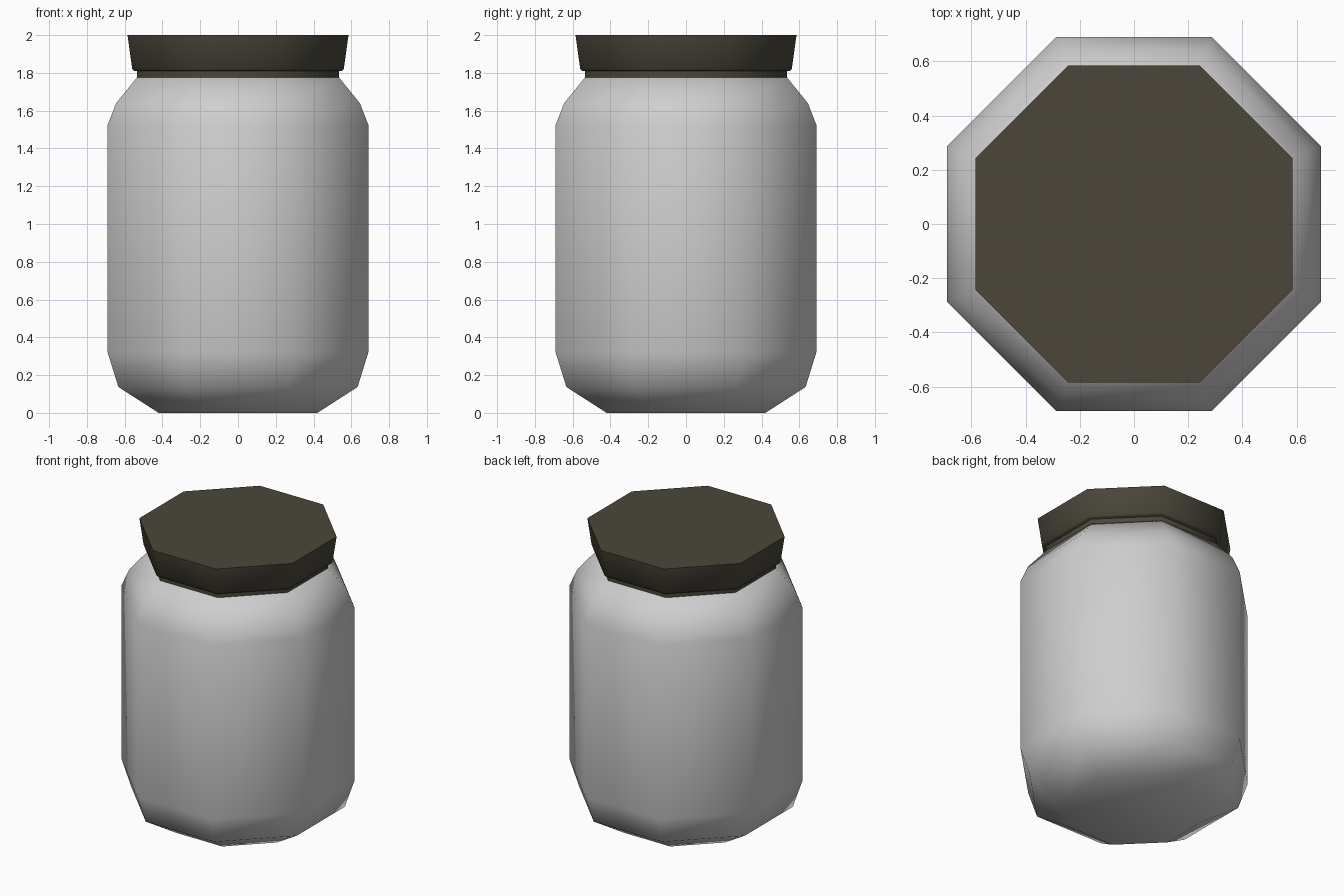
import bpy, bmesh, math

if "Cube" in bpy.data.objects:
    bpy.data.objects.remove(bpy.data.objects["Cube"])

SIDES = 8


def material(name, rgb):
    m = bpy.data.materials.new(name)
    m.diffuse_color = (*rgb, 1.0)
    m.use_nodes = True
    m.node_tree.nodes["Principled BSDF"].inputs["Base Color"].default_value = m.diffuse_color
    return m


def turned(name, profile, mat, angle):
    """Eight-sided lathe; profile holds (flat-to-centre distance, height)."""
    bm = bmesh.new()
    rings = []
    for a, z in profile:
        r = a / math.cos(math.pi / SIDES)
        rings.append([bm.verts.new((r * math.cos((i + .5) * math.tau / SIDES),
                                    r * math.sin((i + .5) * math.tau / SIDES), z))
                      for i in range(SIDES)])
    for lo, hi in zip(rings, rings[1:]):
        for i in range(SIDES):
            j = (i + 1) % SIDES
            bm.faces.new((lo[i], lo[j], hi[j], hi[i]))
    bm.faces.new(rings[0][::-1])
    bm.faces.new(rings[-1])
    me = bpy.data.meshes.new(name)
    bm.to_mesh(me)
    bm.free()
    me.materials.append(mat)
    ob = bpy.data.objects.new(name, me)
    bpy.context.collection.objects.link(ob)
    bpy.ops.object.select_all(action='DESELECT')
    ob.select_set(True)
    bpy.context.view_layer.objects.active = ob
    bpy.ops.object.shade_smooth_by_angle(angle=math.radians(angle))
    return ob


glass = material("pale_grey", (0.62, 0.62, 0.62))
brown = material("dark_olive_brown", (0.069, 0.061, 0.042))

# Jar body with rounded shoulder and foot
turned("jar_body", [(0.42, 0), (0.633, 0.137), (0.69, 0.32), (0.69, 1.525),
                    (0.645, 1.64), (0.533, 1.778)], glass, 60)

# Lid collar and flared cap
turned("lid_collar", [(0.534, 1.775), (0.534, 1.812)], brown, 50)
turned("lid_cap", [(0.55, 1.81), (0.56, 1.82), (0.585, 2.0)], brown, 50)
